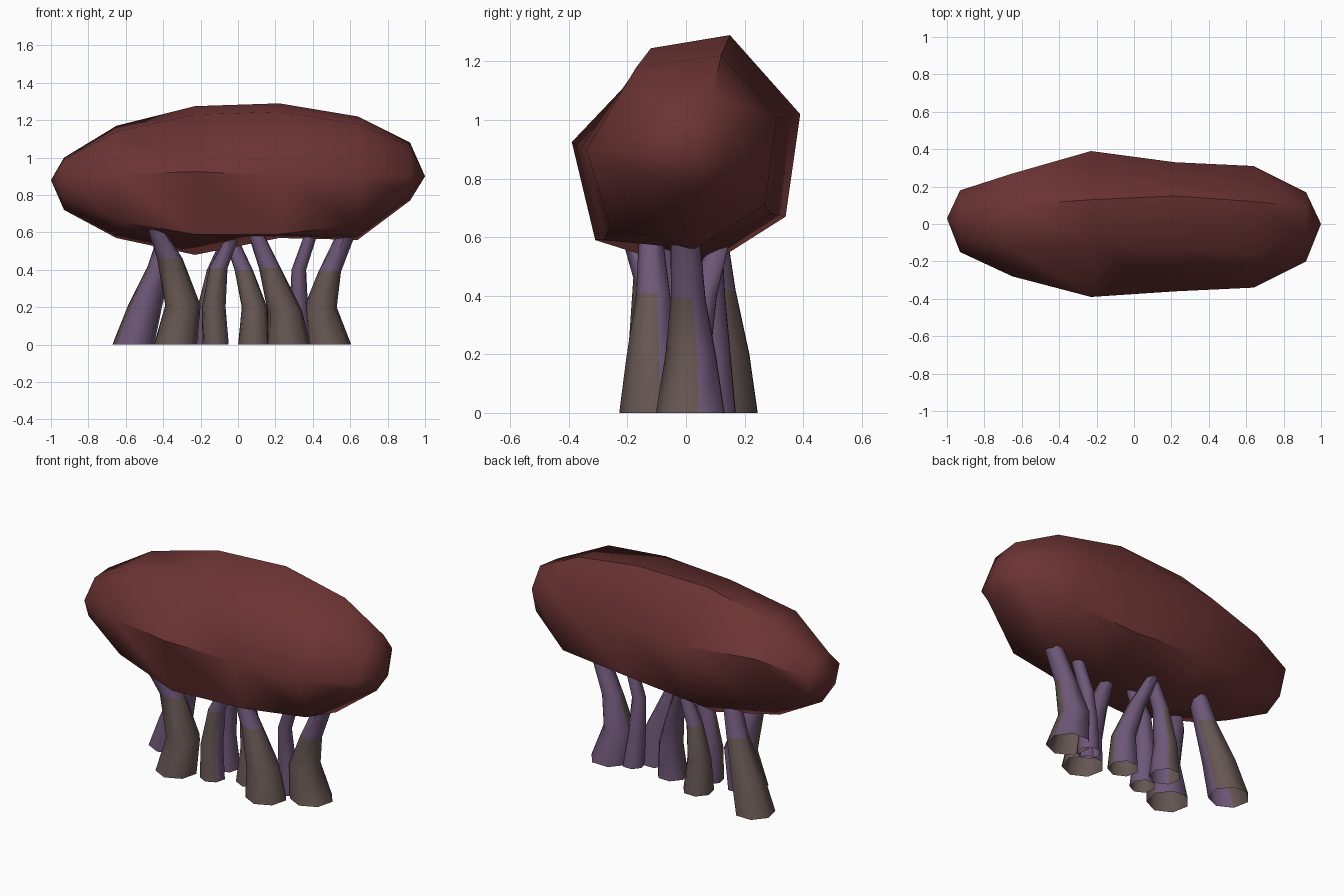
import bpy, bmesh, math
from mathutils import Vector

if "Cube" in bpy.data.objects:
    bpy.data.objects.remove(bpy.data.objects["Cube"])


def material(name, rgb):
    m = bpy.data.materials.new(name)
    m.diffuse_color = (*rgb, 1)
    m.use_nodes = True
    m.node_tree.nodes["Principled BSDF"].inputs["Base Color"].default_value = m.diffuse_color
    return m


RED = material("dull red", (0.148, 0.033, 0.033))
PURPLE = material("muted purple", (0.155, 0.095, 0.185))
BROWN = material("grey brown", (0.130, 0.092, 0.083))


def loft(name, rings, mats, tips=None):
    """Skin a series of rings; optional points close both ends."""
    bm = bmesh.new()
    rows = [[bm.verts.new(p) for p in ring] for ring in rings]
    n = len(rows[0])
    for a, b in zip(rows, rows[1:]):
        for i in range(n):
            j = (i + 1) % n
            bm.faces.new((a[i], a[j], b[j], b[i]))
    if tips:
        for row, tip in ((rows[0], tips[0]), (rows[-1], tips[1])):
            v = bm.verts.new(tip)
            for i in range(n):
                bm.faces.new((row[i], row[(i + 1) % n], v))
        bmesh.ops.recalc_face_normals(bm, faces=bm.faces)
    bm.normal_update()
    me = bpy.data.meshes.new(name)
    bm.to_mesh(me)
    bm.free()
    for m in mats:
        me.materials.append(m)
    ob = bpy.data.objects.new(name, me)
    bpy.context.collection.objects.link(ob)
    return ob


def smooth(ob, angle):
    bpy.ops.object.select_all(action='DESELECT')
    ob.select_set(True)
    bpy.context.view_layer.objects.active = ob
    bpy.ops.object.shade_smooth_by_angle(angle=math.radians(angle))


# Body: irregular seven-sided sections (y, z) along x
sections = {
    -0.93: [(.18, .93), (.08, 1.0), (-.05, .99), (-.15, .89), (-.11, .78), (.02, .72), (.13, .78)],
    -0.65: [(.27, 1.0), (.10, 1.17), (-.13, 1.14), (-.28, .91), (-.21, .66), (.03, .57), (.22, .70)],
    -0.23: [(.39, 1.02), (.13, 1.275), (-.10, 1.23), (-.39, .925), (-.31, .59), (.04, .48), (.34, .67)],
    0.22: [(.33, 1.01), (.15, 1.29), (-.12, 1.245), (-.36, .905), (-.28, .59), (.04, .57), (.29, .68)],
    0.64: [(.31, 1.01), (.12, 1.22), (-.17, 1.18), (-.34, .90), (-.26, .64), (.03, .56), (.27, .71)],
    0.92: [(.17, .97), (.09, 1.08), (-.08, 1.06), (-.20, .90), (-.14, .81), (.02, .77), (.13, .82)],
}
body = loft("body", [[(x, y, z) for y, z in s] for x, s in sections.items()],
            [RED], ((-1, .03, .88), (1, 0, .90)))
smooth(body, 50)

# Legs: path points (x, y, z, radius) and the side that is brown
legs = {
    "far_left_leg": ([(-.56, .14, 0, .115), (-.50, .13, .2, .095), (-.42, .11, .42, .065), (-.36, .09, .64, .05)], (-.5, 1)),
    "front_left_leg": ([(-.335, -.11, 0, .118), (-.295, -.10, .21, .097), (-.365, -.11, .46, .07), (-.44, -.18, .62, .045)], (0, -1)),
    "front_inner_leg": ([(-.12, -.07, 0, .072), (-.13, -.06, .2, .065), (-.105, -.05, .41, .05), (-.01, -.05, .62, .035)], (-.5, -1)),
    "back_inner_leg": ([(-.145, .09, 0, .088), (-.15, .09, .2, .068), (-.12, .09, .4, .048), (-.03, .09, .62, .035)], (-1, 1)),
    "middle_leg": ([(.085, .01, 0, .087), (.088, .02, .2, .07), (.03, .06, .4, .05), (-.05, .12, .6, .035)], (0, -1)),
    "front_right_leg": ([(.27, -.11, 0, .118), (.25, -.11, .18, .095), (.17, -.11, .41, .06), (.08, -.12, .63, .04)], (.2, -1)),
    "far_right_leg": ([(.485, .02, 0, .123), (.44, .02, .2, .09), (.49, .01, .39, .062), (.59, 0, .62, .05)], (.3, -1)),
    "slim_right_leg": ([(.34, .02, 0, .065), (.325, .01, .2, .05), (.325, -.01, .4, .04), (.40, -.02, .62, .035)], None),
}
SIDES = 7
for name, (path, side) in legs.items():
    rings = [[(x + r * math.cos(a), y + r * math.sin(a), z)
              for a in (math.tau * k / SIDES + .2 for k in range(SIDES))]
             for x, y, z, r in path]
    leg = loft(name, rings, [PURPLE, BROWN])
    if side:
        d = Vector((*side, 0)).normalized()
        for f in leg.data.polygons:
            # Brown on the outward side below the top segment
            f.material_index = int(f.normal.dot(d) > -.1 and f.center.z < .45)
    smooth(leg, 55)
